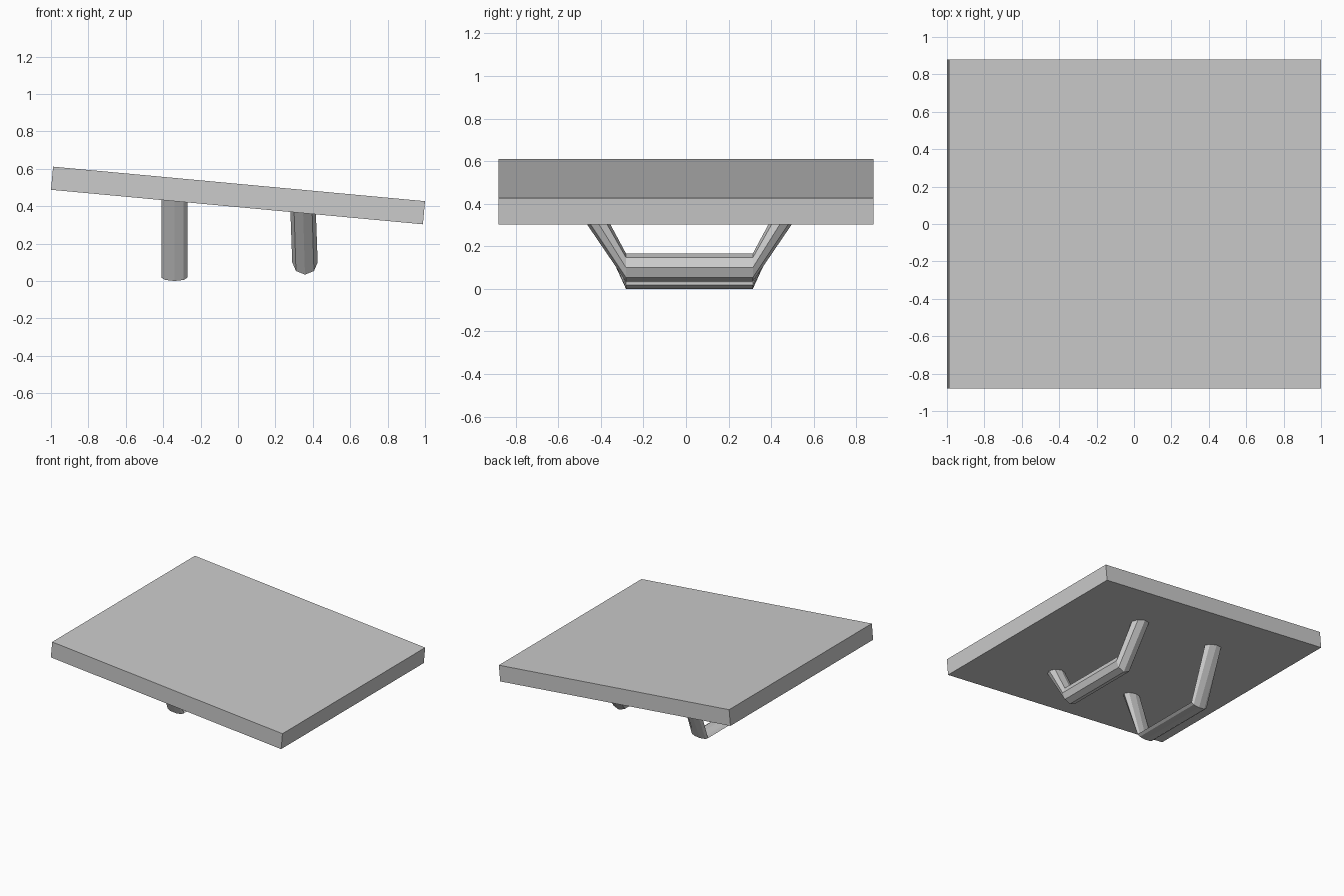
import bpy, bmesh, math

if "Cube" in bpy.data.objects:
    bpy.data.objects.remove(bpy.data.objects["Cube"])

grey = bpy.data.materials.new("plain_grey")
grey.diffuse_color = (0.6, 0.6, 0.6, 1)
grey.use_nodes = True
grey.node_tree.nodes["Principled BSDF"].inputs["Base Color"].default_value = grey.diffuse_color
MID_Y = 0.016   # centre of the legs in y
SIDES = 8


def finish(bm, name):
    bmesh.ops.recalc_face_normals(bm, faces=bm.faces)
    me = bpy.data.meshes.new(name)
    bm.to_mesh(me)
    bm.free()
    me.materials.append(grey)
    ob = bpy.data.objects.new(name, me)
    bpy.context.collection.objects.link(ob)
    return ob


# Tilted square-edged slab
bm = bmesh.new()
bmesh.ops.create_cube(bm, size=1)
bmesh.ops.scale(bm, vec=(1.997, 1.76, 0.124), verts=bm.verts)
slab = finish(bm, "top_slab")
slab.location = (0, 0, 0.457)
slab.rotation_euler = (0, math.radians(5.3), 0)


def bent_leg(name, foot, top):
    """Eight-sided bar: arm down, level run, arm up.
    foot = (x, z, x radius, z radius); top = (x, z, x radius, inner y, outer y)."""
    fx, fz, frx, frz = foot
    tx, tz, trx, yin, yout = top
    angles = [2 * math.pi * i / SIDES for i in range(SIDES)]

    def foot_ring(side):
        return [(fx + frx * math.cos(a), MID_Y + side * 0.298,
                 fz + frz * math.sin(a)) for a in angles]

    def top_ring(side):
        mid, r = (yin + yout) / 2, (yout - yin) / 2
        return [(tx + trx * math.cos(a), MID_Y + side * (mid - r * math.sin(a)), tz)
                for a in angles]

    bm = bmesh.new()
    rings = [[bm.verts.new(p) for p in ring] for ring in
             (top_ring(-1), foot_ring(-1), foot_ring(1), top_ring(1))]
    for a, b in zip(rings, rings[1:]):
        for i in range(SIDES):
            j = (i + 1) % SIDES
            bm.faces.new((a[i], a[j], b[j], b[i]))
    bm.faces.new(rings[0])
    bm.faces.new(rings[-1])
    return finish(bm, name)


# Two legs under the slab
bent_leg("left_leg", (-0.34, 0.018, 0.07, 0.018), (-0.34, 0.44, 0.07, 0.41, 0.50))
bent_leg("right_leg", (0.358, 0.1, 0.068, 0.066), (0.348, 0.375, 0.068, 0.41, 0.53))
